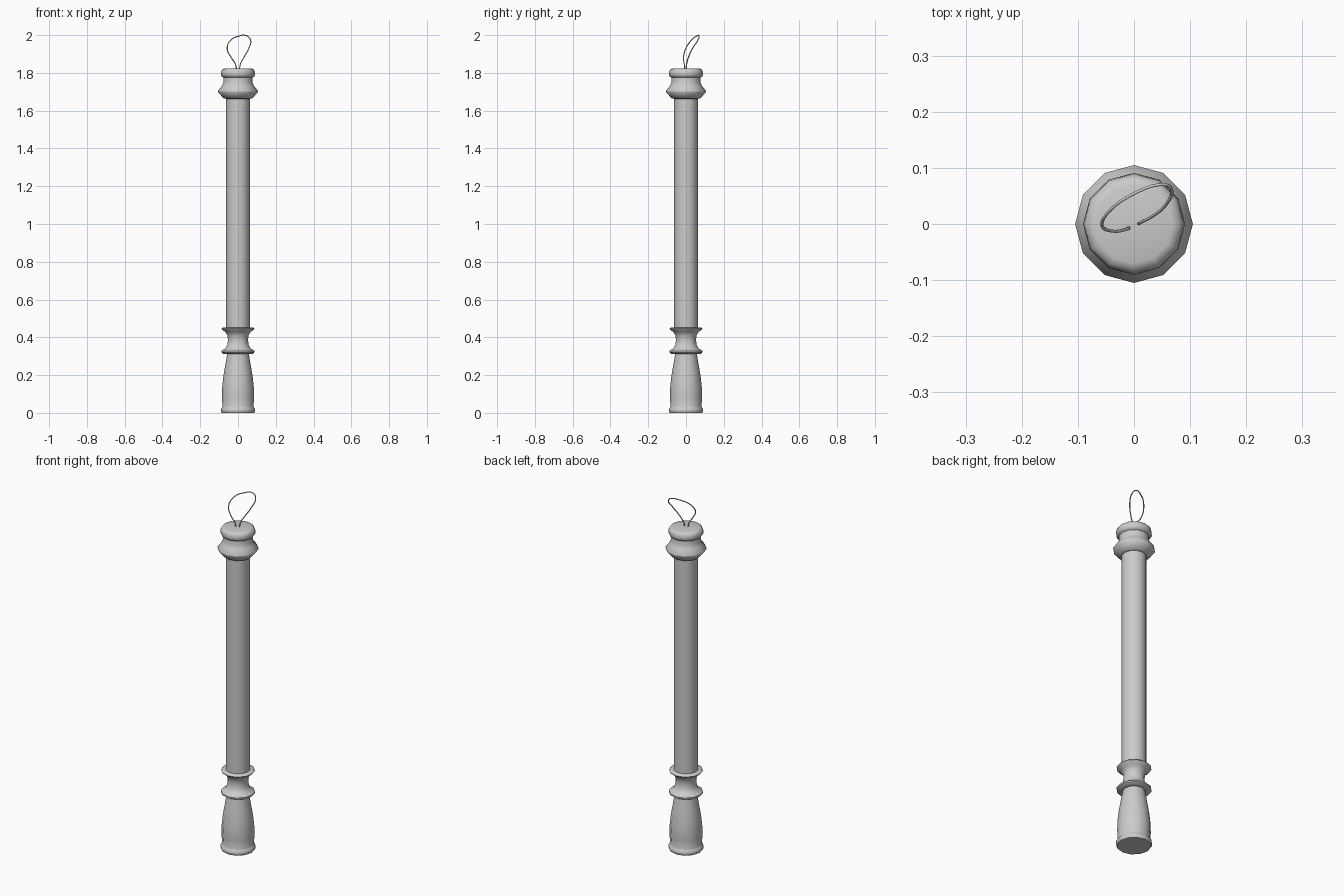
import bpy, bmesh, math

if "Cube" in bpy.data.objects:
    bpy.data.objects.remove(bpy.data.objects["Cube"])

SIDES = 12


def lathe(name, profile, angle=50):
    """Revolve a (radius, z) profile, bottom to top, and close both ends."""
    bm = bmesh.new()
    rings = []
    for r, z in profile:
        rings.append([bm.verts.new((r * math.cos(2 * math.pi * i / SIDES),
                                    r * math.sin(2 * math.pi * i / SIDES), z))
                      for i in range(SIDES)])
    for a, b in zip(rings, rings[1:]):
        for i in range(SIDES):
            j = (i + 1) % SIDES
            bm.faces.new((a[i], a[j], b[j], b[i]))
    bm.faces.new(rings[0][::-1])
    bm.faces.new(rings[-1])
    mesh = bpy.data.meshes.new(name)
    bm.to_mesh(mesh)
    bm.free()
    ob = bpy.data.objects.new(name, mesh)
    bpy.context.collection.objects.link(ob)
    bpy.ops.object.select_all(action='DESELECT')
    ob.select_set(True)
    bpy.context.view_layer.objects.active = ob
    bpy.ops.object.shade_smooth_by_angle(angle=math.radians(angle))
    return ob


# Turned body: handle, collar, shaft and head in one profile
lathe("turned_baton", [
    # handle with foot ring
    (0.086, 0.0), (0.091, 0.008), (0.091, 0.02), (0.085, 0.028), (0.082, 0.035),
    (0.085, 0.08), (0.084, 0.13), (0.078, 0.19), (0.068, 0.25), (0.057, 0.312),
    # collar with two rings
    (0.078, 0.313), (0.088, 0.32), (0.088, 0.328), (0.066, 0.342), (0.057, 0.36),
    (0.053, 0.385), (0.056, 0.41), (0.066, 0.428), (0.084, 0.44), (0.088, 0.446),
    (0.082, 0.452),
    # shaft
    (0.063, 0.453), (0.063, 1.663),
    # head
    (0.076, 1.664), (0.105, 1.698), (0.105, 1.706), (0.084, 1.732), (0.077, 1.75),
    (0.076, 1.775), (0.085, 1.78), (0.091, 1.79), (0.089, 1.808), (0.082, 1.82),
    (0.07, 1.824),
])

# Hanging cord loop
points = [(-0.008, -0.006, 1.815), (-0.013, -0.009, 1.845), (-0.035, -0.013, 1.88),
          (-0.057, -0.003, 1.925), (-0.042, 0.025, 1.97), (-0.002, 0.053, 1.993),
          (0.045, 0.07, 1.997), (0.066, 0.064, 1.975), (0.058, 0.036, 1.932),
          (0.03, 0.012, 1.88), (0.012, 0.003, 1.845), (0.008, 0.0, 1.815)]
cord = bpy.data.curves.new("cord_loop", 'CURVE')
cord.dimensions = '3D'
cord.bevel_depth = 0.003
cord.bevel_resolution = 1
cord.resolution_u = 4
cord.use_fill_caps = True
spline = cord.splines.new('BEZIER')
spline.bezier_points.add(len(points) - 1)
for bp, co in zip(spline.bezier_points, points):
    bp.co = co
    bp.handle_left_type = bp.handle_right_type = 'AUTO'
bpy.context.collection.objects.link(bpy.data.objects.new("cord_loop", cord))
